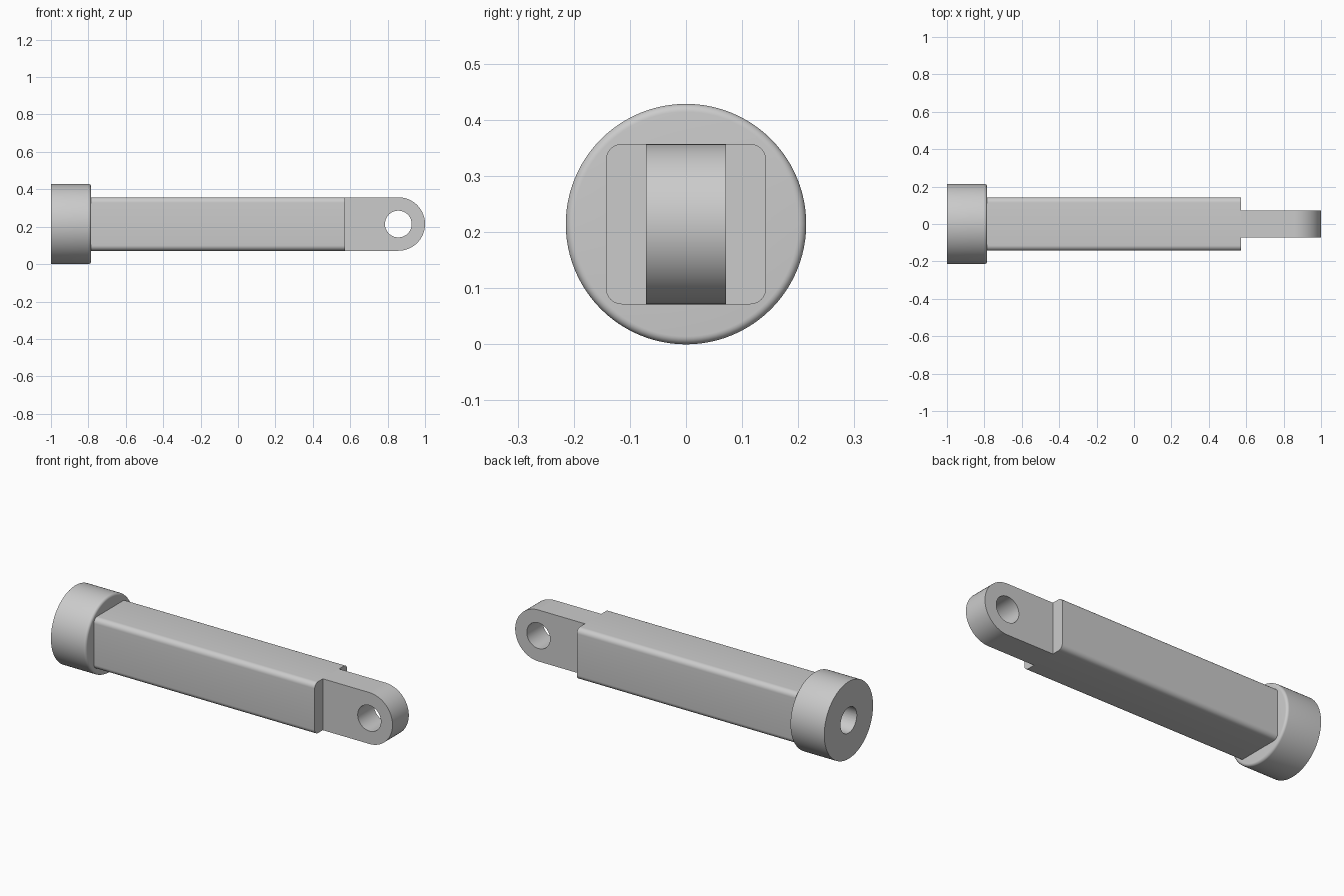
import bpy, bmesh
from math import sin, cos, pi, radians
from mathutils import Vector

if "Cube" in bpy.data.objects:
    bpy.data.objects.remove(bpy.data.objects["Cube"])

U = 1 / 70            # one drawing unit
CZ = 15 * U           # height of the main axis
HEAD_END, BODY_END, EYE_X = -1 + 15 * U, 40 * U, 60 * U


def make(name, bm):
    bmesh.ops.recalc_face_normals(bm, faces=bm.faces)
    mesh = bpy.data.meshes.new(name)
    bm.to_mesh(mesh)
    bm.free()
    ob = bpy.data.objects.new(name, mesh)
    bpy.context.collection.objects.link(ob)
    return ob


def prism(name, points, direction):
    bm = bmesh.new()
    face = bm.faces.new([bm.verts.new(p) for p in points])
    ext = bmesh.ops.extrude_face_region(bm, geom=[face], use_keep_orig=True)
    verts = [g for g in ext["geom"] if isinstance(g, bmesh.types.BMVert)]
    bmesh.ops.translate(bm, vec=Vector(direction), verts=verts)
    return make(name, bm)


def arc(cx, cy, r, start, end, n):
    return [(cx + r * cos(start + (end - start) * i / n),
             cy + r * sin(start + (end - start) * i / n)) for i in range(n + 1)]


def circle(r, n=64):
    return arc(0, 0, r, 0, 2 * pi, n)[:-1]


def finish(ob, cutter=None):
    bpy.ops.object.select_all(action='DESELECT')
    bpy.context.view_layer.objects.active = ob
    ob.select_set(True)
    if cutter:
        mod = ob.modifiers.new("cut", 'BOOLEAN')
        mod.operation, mod.solver, mod.object = 'DIFFERENCE', 'EXACT', cutter
        bpy.ops.object.modifier_apply(modifier=mod.name)
    bpy.ops.object.shade_smooth_by_angle(angle=radians(30))


# Cutters: blind bore along the axis, and pin hole through the tongue
bore = prism("bore_cutter", [(-1.1, y, CZ + z) for y, z in circle(5 * U)],
             (0.1 + 30 * U, 0, 0))
pin_hole = prism("pin_hole_cutter", [(EYE_X + x, -0.2, CZ + z) for x, z in circle(5 * U)],
                 (0, 0.4, 0))

# Round head with a softened rim on the shaft side
R, F = 15 * U, U
profile = [(-1, 0), (-1, R)] + [(x, r) for x, r in arc(HEAD_END - F, R - F, F, pi / 2, 0, 6)] + [(HEAD_END, 0)]
bm = bmesh.new()
vs = [bm.verts.new((x, 0, CZ + r)) for x, r in profile]
es = [bm.edges.new(p) for p in zip(vs, vs[1:])]
bmesh.ops.spin(bm, geom=vs + es, cent=(0, 0, CZ), axis=(1, 0, 0), angle=2 * pi,
               steps=96, use_merge=True)
bmesh.ops.remove_doubles(bm, verts=bm.verts, dist=1e-5)
finish(make("head", bm), bore)

# Square shaft with rounded long edges
h, f = 10 * U, 2 * U
section = []
for k, (sy, sz) in enumerate([(1, 1), (-1, 1), (-1, -1), (1, -1)]):
    section += arc(sy * (h - f), sz * (h - f), f, k * pi / 2, (k + 1) * pi / 2, 8)
finish(prism("shaft", [(HEAD_END, y, CZ + z) for y, z in section],
             (BODY_END - HEAD_END, 0, 0)), bore)

# Flat tongue with a round end and pin hole
outline = [(BODY_END, -h)] + arc(EYE_X, 0, h, -pi / 2, pi / 2, 48) + [(BODY_END, h)]
finish(prism("tongue", [(x, -5 * U, CZ + z) for x, z in outline], (0, 10 * U, 0)), pin_hole)

for cutter in (bore, pin_hole):
    cutter.hide_render = True
    cutter.hide_set(True)
